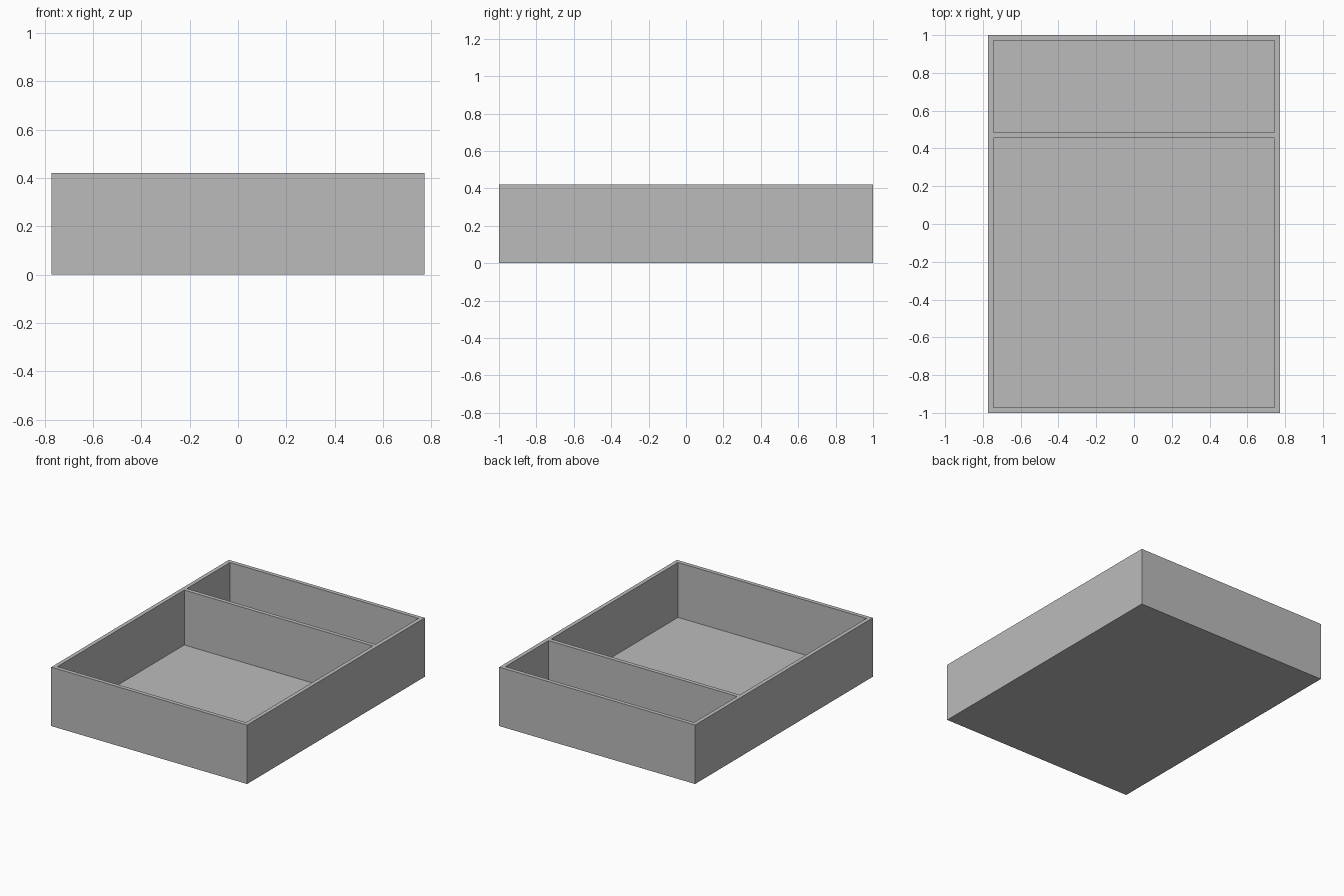
import bpy

WIDTH, LENGTH, HEIGHT = 1.544, 2.0, 0.42
WALL = 0.029
DIVIDER_Y = 0.471

cube = bpy.data.objects.get("Cube")
if cube:
    bpy.data.objects.remove(cube, do_unlink=True)

grey = bpy.data.materials.new("plain_grey")
grey.use_nodes = True
colour = (0.5, 0.5, 0.5, 1)
grey.diffuse_color = colour
grey.node_tree.nodes["Principled BSDF"].inputs["Base Color"].default_value = colour


def block(name, low, high):
    """Axis-aligned block between two opposite corners."""
    centre = [(a + b) / 2 for a, b in zip(low, high)]
    bpy.ops.mesh.primitive_cube_add(size=1, location=centre)
    obj = bpy.context.object
    obj.name = name
    obj.scale = [b - a for a, b in zip(low, high)]
    bpy.ops.object.transform_apply(location=True, rotation=False, scale=True)
    obj.data.materials.append(grey)
    return obj


# Solid tray body
half_w, half_l = WIDTH / 2, LENGTH / 2
tray = block("divided_tray", (-half_w, -half_l, 0), (half_w, half_l, HEIGHT))

# Hollow out the large front and small back compartments, leaving the divider
compartments = {
    "front_compartment": (-half_l + WALL, DIVIDER_Y - WALL / 2),
    "back_compartment": (DIVIDER_Y + WALL / 2, half_l - WALL),
}
for name, (front, back) in compartments.items():
    cutter = block(name + "_cutter", (-half_w + WALL, front, WALL),
                   (half_w - WALL, back, HEIGHT + WALL))
    cutter.hide_render = True
    cut = tray.modifiers.new(name, 'BOOLEAN')
    cut.operation = 'DIFFERENCE'
    cut.solver = 'EXACT'
    cut.object = cutter
    bpy.context.view_layer.objects.active = tray
    bpy.ops.object.modifier_apply(modifier=cut.name)
    bpy.data.objects.remove(cutter, do_unlink=True)
